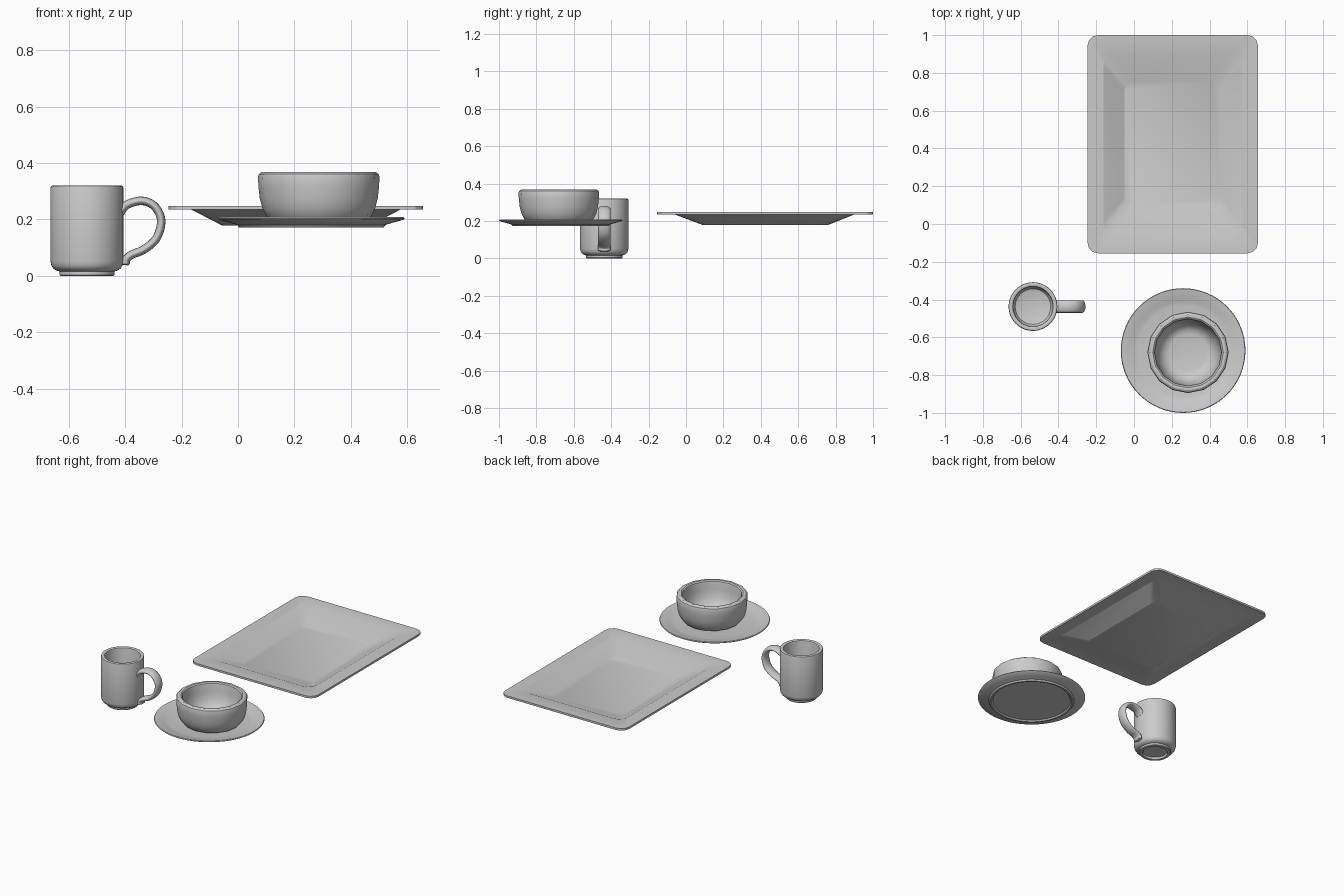
import bpy, bmesh, math
from mathutils import Vector

if "Cube" in bpy.data.objects:
    bpy.data.objects.remove(bpy.data.objects["Cube"])


def loft(name, rings, angle=35, closed_ends=True):
    """Skin a list of equal-length vertex rings and cap both ends."""
    bm = bmesh.new()
    rows = [[bm.verts.new(p) for p in ring] for ring in rings]
    n = len(rows[0])
    for a, b in zip(rows, rows[1:]):
        for i in range(n):
            j = (i + 1) % n
            bm.faces.new((a[i], a[j], b[j], b[i]))
    if closed_ends:
        bm.faces.new(rows[0][::-1])
        bm.faces.new(rows[-1])
    bmesh.ops.recalc_face_normals(bm, faces=bm.faces)
    mesh = bpy.data.meshes.new(name)
    bm.to_mesh(mesh)
    bm.free()
    ob = bpy.data.objects.new(name, mesh)
    bpy.context.collection.objects.link(ob)
    bpy.ops.object.select_all(action='DESELECT')
    ob.select_set(True)
    bpy.context.view_layer.objects.active = ob
    bpy.ops.object.shade_smooth_by_angle(angle=math.radians(angle))
    return ob


def lathe(name, centre, profile, sides, angle=35):
    cx, cy = centre
    rings = [[(cx + r * math.cos(2 * math.pi * i / sides),
               cy + r * math.sin(2 * math.pi * i / sides), z)
              for i in range(sides)] for r, z in profile]
    return loft(name, rings, angle)


def rounded_rect(x0, x1, y0, y1, z, r, steps=3):
    pts = []
    corners = ((x1 - r, y1 - r), (x0 + r, y1 - r), (x0 + r, y0 + r), (x1 - r, y0 + r))
    for k, (cx, cy) in enumerate(corners):
        for s in range(steps + 1):
            a = math.pi / 2 * (k + s / steps)
            pts.append((cx + r * math.cos(a), cy + r * math.sin(a), z))
    return pts


def spline(points, sub=5):
    """Catmull-Rom interpolation of a tuple path."""
    p = [Vector(v) for v in points]
    p = [2 * p[0] - p[1]] + p + [2 * p[-1] - p[-2]]
    out = []
    for a, b, c, d in zip(p, p[1:], p[2:], p[3:]):
        for s in range(sub):
            t = s / sub
            out.append(0.5 * (2 * b + (c - a) * t + (2 * a - 5 * b + 4 * c - d) * t * t
                              + (3 * b - a - 3 * c + d) * t ** 3))
    return out + [p[-2]]


# mug body, from the recessed underside over the rim to the inner floor
MUG = (-0.535, -0.437)
lathe("mug_body", MUG, [
    (0.05, 0.014), (0.072, 0.012), (0.078, 0.0), (0.094, 0.0), (0.097, 0.004),
    (0.097, 0.016), (0.108, 0.019), (0.119, 0.026), (0.126, 0.037), (0.129, 0.052),
    (0.129, 0.312), (0.127, 0.318), (0.122, 0.32), (0.112, 0.32), (0.107, 0.317),
    (0.105, 0.31), (0.105, 0.07), (0.102, 0.052), (0.094, 0.04), (0.08, 0.035)], 48)

# mug handle: flattened ellipse swept along a curl
path = spline([(-0.418, 0, 0.222), (-0.408, 0, 0.238), (-0.386, 0, 0.256),
               (-0.338, 0, 0.266), (-0.295, 0, 0.246), (-0.272, 0, 0.197),
               (-0.288, 0, 0.135), (-0.331, 0, 0.095), (-0.377, 0, 0.075),
               (-0.396, 0, 0.058), (-0.398, 0, 0.038)])
rings = []
for i, p in enumerate(path):
    t = (path[min(i + 1, len(path) - 1)] - path[max(i - 1, 0)]).normalized()
    normal = Vector((t.z, 0, -t.x))
    k = 0.7 if i == len(path) - 1 else 1.0
    rings.append([p + Vector((0, MUG[1], 0))
                  + k * (0.015 * math.cos(a) * normal + Vector((0, 0.033 * math.sin(a), 0)))
                  for a in (2 * math.pi * j / 16 for j in range(16))])
loft("mug_handle", rings, 50)

# saucer with shallow well and foot
lathe("saucer", (0.26, -0.67), [
    (0.238, 0.180), (0.246, 0.172), (0.256, 0.172), (0.263, 0.181), (0.29, 0.189),
    (0.326, 0.199), (0.33, 0.203), (0.327, 0.208), (0.31, 0.205), (0.28, 0.198),
    (0.258, 0.191), (0.24, 0.188)], 64)

# bowl with thick bevelled rim
lathe("bowl", (0.286, -0.68), [
    (0.15, 0.188), (0.172, 0.198), (0.186, 0.213), (0.2, 0.24), (0.209, 0.275),
    (0.214, 0.32), (0.215, 0.352), (0.212, 0.361), (0.202, 0.368), (0.187, 0.368),
    (0.179, 0.362), (0.176, 0.35), (0.173, 0.31), (0.163, 0.265), (0.145, 0.232),
    (0.122, 0.214), (0.1, 0.209)], 16)

# rectangular tray: underside, flat rim, sloped walls, floor
loft("tray", [
    rounded_rect(-0.055, 0.467, 0.092, 0.757, 0.178, 0.045),
    rounded_rect(-0.165, 0.575, -0.06, 0.90, 0.235, 0.06),
    rounded_rect(-0.246, 0.656, -0.155, 1.0, 0.235, 0.055),
    rounded_rect(-0.246, 0.656, -0.155, 1.0, 0.248, 0.055),
    rounded_rect(-0.161, 0.571, -0.053, 0.897, 0.248, 0.06),
    rounded_rect(-0.05, 0.462, 0.097, 0.757, 0.19, 0.045)], 20)
